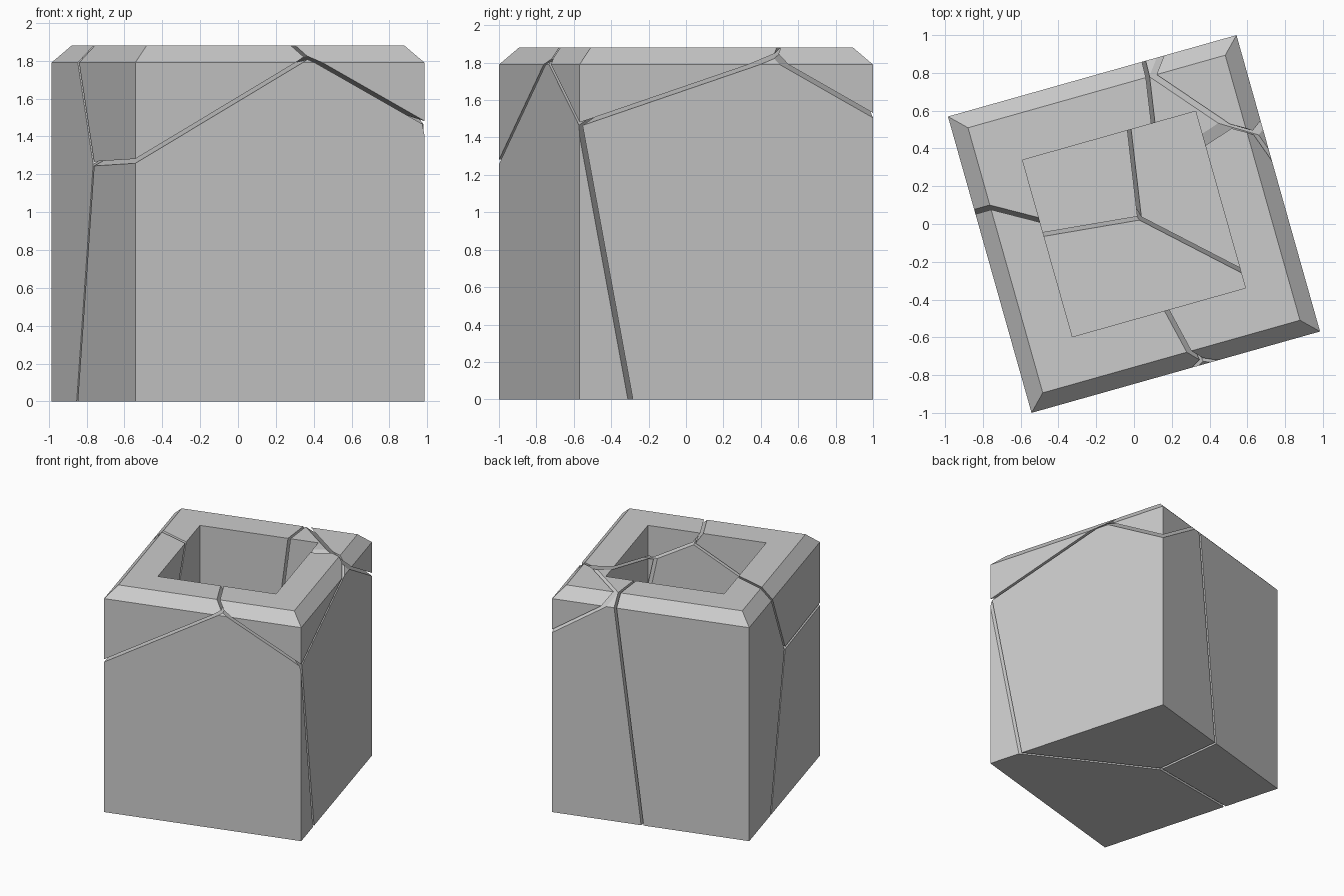
import bpy, bmesh
from math import radians
from mathutils import Vector, Matrix

if "Cube" in bpy.data.objects:
    bpy.data.objects.remove(bpy.data.objects["Cube"])

TURN = Matrix.Rotation(radians(15.75), 4, 'Z')
W, D, H = 0.7935, 0.815, 1.88          # half width, half depth, height
BEVEL, DROP = 0.086, 0.09              # sloped top rim
HOLE_W, HOLE_D, FLOOR = 0.476, 0.486, 0.80
HALF_GAP = 0.01

# Each piece owns the region where its linear function (a,b,c,d) is largest
PIECES = {
    "front_base":       (0, 0, 0, 0),
    "left_rear_wall":   (-0.231, 1.357, 0.351, -0.3165),
    "right_rear_wall":  (0.7615, 1.473, 0.231, -0.2535),
    "left_top_chunk":   (-0.619, -0.155, 1.102, -1.890),
    "right_top_chunk":  (1.187, 0.821, 2.484, -4.355),
    "rear_corner_chip": (1.736, 2.915, 2.276, -5.329),
}


def hull(levels):
    """Convex solid through stacked rectangles (half width, half depth, z)."""
    bm = bmesh.new()
    for w, d, z in levels:
        for sx, sy in ((-1, -1), (1, -1), (1, 1), (-1, 1)):
            bm.verts.new(TURN @ Vector((sx * w, sy * d, z)))
    bmesh.ops.convex_hull(bm, input=bm.verts[:])
    bmesh.ops.dissolve_limit(bm, angle_limit=0.01, verts=bm.verts[:], edges=bm.edges[:])
    return bm


def make_object(name, bm):
    bmesh.ops.recalc_face_normals(bm, faces=bm.faces[:])
    mesh = bpy.data.meshes.new(name)
    bm.to_mesh(mesh)
    bm.free()
    ob = bpy.data.objects.new(name, mesh)
    bpy.context.collection.objects.link(ob)
    return ob


# Square cavity cutter
cutter = make_object("cavity_cutter", hull([(HOLE_W, HOLE_D, FLOOR), (HOLE_W, HOLE_D, H + 0.3)]))
cutter.hide_render = True

# Cracked block pieces: slice the block by every neighbour's plane, then hollow
for name, f in PIECES.items():
    bm = hull([(W, D, 0), (W, D, H - DROP), (W - BEVEL, D - BEVEL, H)])
    for other, g in PIECES.items():
        if other == name:
            continue
        diff = Vector(f) - Vector(g)
        n, d = Vector(diff[:3]), diff[3]
        length = n.length
        n /= length
        cut = bmesh.ops.bisect_plane(
            bm, geom=bm.verts[:] + bm.edges[:] + bm.faces[:], dist=1e-5,
            plane_co=n * (HALF_GAP - d / length), plane_no=n, clear_inner=True)
        rim = [e for e in cut["geom_cut"] if isinstance(e, bmesh.types.BMEdge)]
        if rim:
            bmesh.ops.holes_fill(bm, edges=rim, sides=0)
    ob = make_object(name, bm)
    mod = ob.modifiers.new("cavity", 'BOOLEAN')
    mod.operation = 'DIFFERENCE'
    mod.solver = 'EXACT'
    mod.object = cutter
    bpy.context.view_layer.objects.active = ob
    bpy.ops.object.modifier_apply(modifier=mod.name)

bpy.data.objects.remove(cutter)
